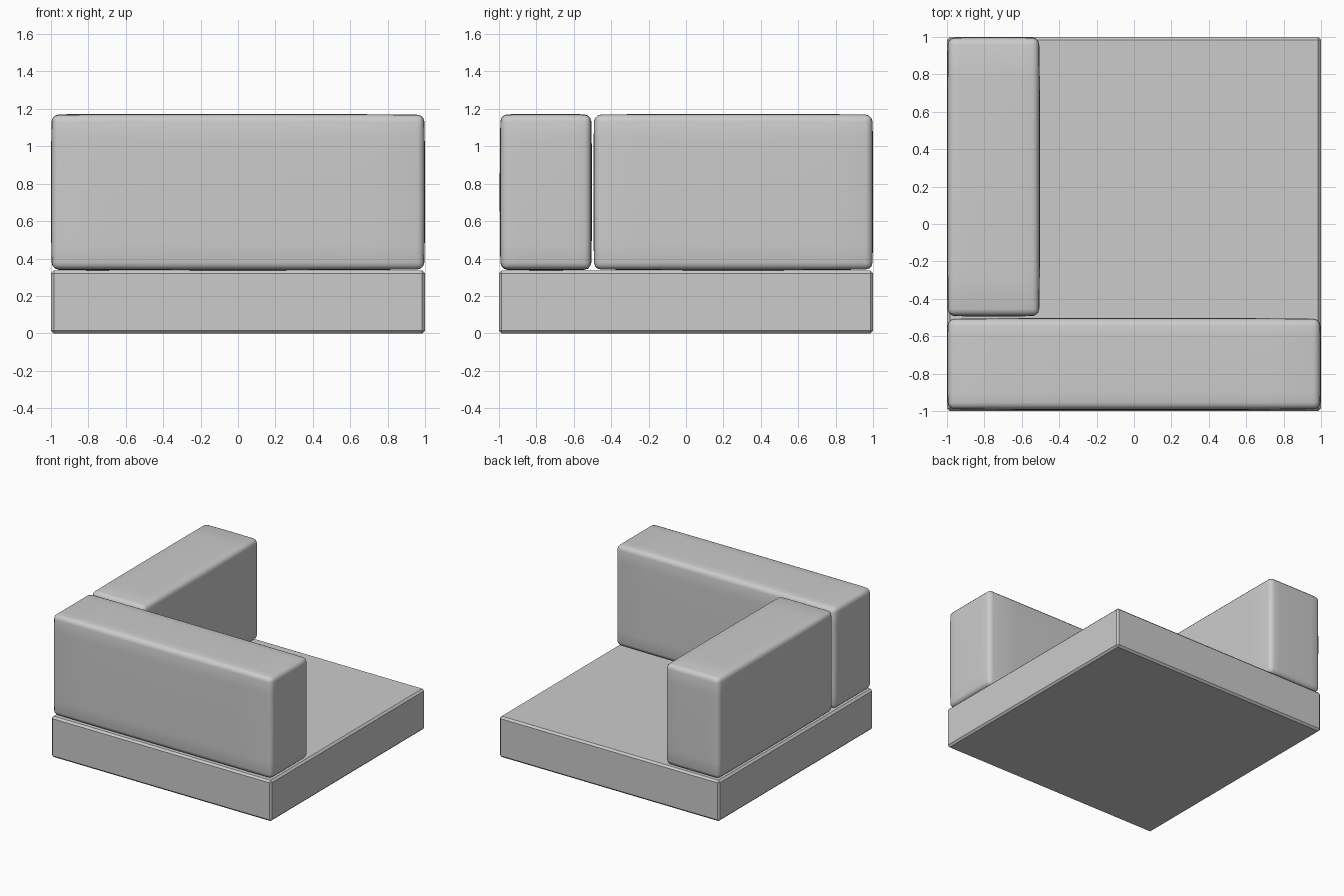
import bpy, bmesh
from mathutils import Vector

if "Cube" in bpy.data.objects:
    bpy.data.objects.remove(bpy.data.objects["Cube"])


def block(name, lo, hi, bevel, segments, bulge=0.0, cuts=0):
    """Box between two corners, optionally padded outwards, with softened edges."""
    lo, hi = Vector(lo), Vector(hi)
    mid, half = (lo + hi) / 2, (hi - lo) / 2
    bm = bmesh.new()
    bmesh.ops.create_cube(bm, size=2)
    bevel_edges = list(bm.edges)
    size = [half.x - bulge, half.y - bulge, half.z - bulge]
    for v in bm.verts:
        v.co = Vector([v.co[i] * size[i] for i in range(3)])
    bmesh.ops.bevel(bm, geom=bevel_edges, offset=bevel, segments=segments,
                    profile=0.5, affect='EDGES', clamp_overlap=True)
    if cuts:
        # subdivide the long edges so the padded faces can swell
        long_edges = [e for e in bm.edges if e.calc_length() > bevel * 3]
        bmesh.ops.subdivide_edges(bm, edges=long_edges, cuts=cuts, use_grid_fill=True)
        for v in bm.verts:
            n = [v.co[i] / size[i] for i in range(3)]
            f = [max(0.0, 1 - c * c) for c in n]
            push = [n[i] * bulge * f[(i + 1) % 3] ** 0.5 * f[(i + 2) % 3] ** 0.5 for i in range(3)]
            v.co += Vector(push)
    bmesh.ops.recalc_face_normals(bm, faces=bm.faces)
    me = bpy.data.meshes.new(name)
    bm.to_mesh(me)
    bm.free()
    ob = bpy.data.objects.new(name, me)
    ob.location = mid
    bpy.context.collection.objects.link(ob)
    return ob


# Flat seat slab with thin chamfered edges
block("seat_base", (-1, -1, 0), (1, 1, 0.335), 0.015, 1)

# Two padded cushions forming the corner back
cushions = [
    block("front_cushion", (-1, -0.995, 0.337), (1, -0.502, 1.173), 0.035, 3, 0.006, 7),
    block("side_cushion", (-1, -0.495, 0.337), (-0.502, 1, 1.173), 0.035, 3, 0.006, 7),
]
for ob in cushions:
    for p in ob.data.polygons:
        p.use_smooth = True
